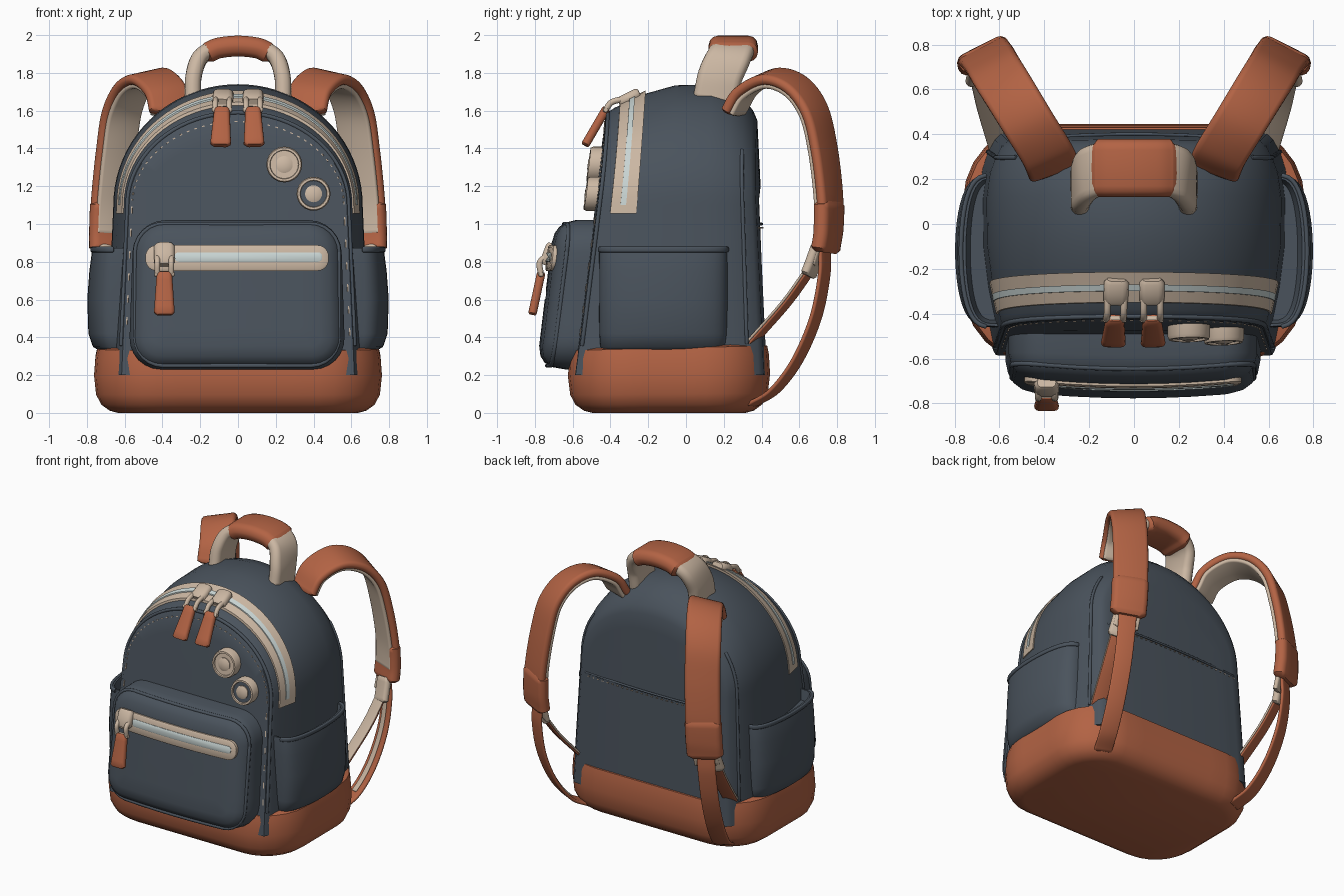
import bpy, bmesh, math
from mathutils import Vector, Matrix

if "Cube" in bpy.data.objects:
    bpy.data.objects.remove(bpy.data.objects["Cube"])


def material(name, rgb):
    m = bpy.data.materials.new(name)
    m.use_nodes = True
    m.diffuse_color = (*rgb, 1)
    bsdf = next(n for n in m.node_tree.nodes if n.type == 'BSDF_PRINCIPLED')
    bsdf.inputs["Base Color"].default_value = (*rgb, 1)
    bsdf.inputs["Roughness"].default_value = 0.8
    return m


SLATE = material("slate fabric", (.068, .086, .108))
LEATHER = material("tan leather", (.45, .125, .058))
BEIGE = material("beige webbing", (.60, .475, .365))
PALE = material("pale zip teeth", (.58, .66, .65))


# ---------- helpers ----------
def finish(bm, name, mat, flip=False):
    if flip:
        for v in bm.verts:
            v.co.x = -v.co.x
    bmesh.ops.remove_doubles(bm, verts=bm.verts, dist=1e-5)
    bmesh.ops.recalc_face_normals(bm, faces=bm.faces)
    me = bpy.data.meshes.new(name)
    bm.to_mesh(me)
    bm.free()
    ob = bpy.data.objects.new(name, me)
    bpy.context.collection.objects.link(ob)
    me.materials.append(mat)
    bpy.ops.object.select_all(action='DESELECT')
    ob.select_set(True)
    bpy.context.view_layer.objects.active = ob
    bpy.ops.object.shade_smooth_by_angle(angle=math.radians(42))


def loft(name, rings, mat, pair=False):
    """Skin closed rings and cap both ends; pair makes left and right copies."""
    for side in (("left_", "right_") if pair else ("",)):
        bm = bmesh.new()
        vs = [[bm.verts.new(p) for p in r] for r in rings]
        n = len(vs[0])
        for a, b in zip(vs, vs[1:]):
            for i in range(n):
                bm.faces.new((a[i], a[(i + 1) % n], b[(i + 1) % n], b[i]))
        bm.faces.new(vs[0])
        bm.faces.new(vs[-1])
        finish(bm, side + name, mat, side == "right_")


def rrect(hx, hy, r, k=6, split=1):
    """Rounded rectangle; split divides its straight edges."""
    r = min(r, hx, hy)
    corners = ((1, 1), (-1, 1), (-1, -1), (1, -1))
    pts = []
    for q, (sx, sy) in enumerate(corners):
        for i in range(k + 1):
            a = (q + i / k) * math.pi / 2
            pts.append((sx * (hx - r) + r * math.cos(a), sy * (hy - r) + r * math.sin(a)))
        nx, ny = corners[(q + 1) % 4]
        (x, y), dx, dy = pts[-1], (nx - sx) * (hx - r), (ny - sy) * (hy - r)
        pts += [(x + dx * j / split, y + dy * j / split) for j in range(1, split)]
    return pts


def pad(name, centre, half, r, layers, mat, place):
    """Rounded rectangle stacked in (height, inset) layers."""
    loft(name, [[place(centre[0] + u, centre[1] + v, w)
                 for u, v in rrect(half[0] - d, half[1] - d, max(r - d, .02), 6, 6)]
                for w, d in layers], mat)


def smooth(pts, n=8):
    p = [Vector(q) for q in pts]
    p = [2 * p[0] - p[1]] + p + [2 * p[-1] - p[-2]]
    out = []
    for a, b, c, d in zip(p, p[1:], p[2:], p[3:]):
        for i in range(n):
            t = i / n
            out.append(.5 * (2 * b + (c - a) * t + (2 * a - 5 * b + 4 * c - d) * t * t
                             + (3 * b - a - 3 * c + d) * t ** 3))
    return out + [p[-2]]


def sweep(name, path, side, w, th, mat, offset=0, pair=False, taper=0):
    """Flat strap with rounded section and softened ends along a path."""
    rings, last = [], len(path) - 1
    for i, p in enumerate(path):
        T = (path[min(i + 1, last)] - path[max(i - 1, 0)]).normalized()
        N = Vector(side).cross(T).normalized()
        S = T.cross(N)
        wide = w * (1 - taper * (1 - i / last))

        def ring(c, k):
            return [c + N * offset + S * u * k + N * v * k
                    for u, v in rrect(wide / 2, th / 2, th * .45, 3)]
        if i == 0:
            rings.append(ring(p - T * th * .25, .75))
        rings.append(ring(p, 1))
        if i == last:
            rings.append(ring(p + T * th * .25, .75))
    loft(name, rings, mat, pair)


# ---------- main body: arch outline lofted from front to back ----------
EDGE = [(0, .14), (.02, .12), (.05, .105), (.1, .088), (.25, .042), (.45, .005),
        (.7, 0), (.84, .028), (.92, .07), (.975, .115), (1, .16)]


def front_y(x, z):
    return -.50 + .13 * (z - 1) + .05 * x * x


def back_y(x, z):
    return .405 - .05 * (z - 1) - .09 * x * x


def inset(t):
    for (a, da), (b, db) in zip(EDGE, EDGE[1:]):
        if t <= b:
            return da + (db - da) * (t - a) / (b - a)


def arch(t, d, low=.2):
    flat = []
    for i in range(6):
        z = low + (1.1 - low) * i / 6
        flat.append((.70 - .04 * (z - .2) / .9 - .6 * d, z))
    curve = [((.66 - .6 * d) * math.cos(a), 1.1 + (.64 - 1.2 * d) * math.sin(a))
             for a in (math.pi * i / 40 for i in range(41))]
    pts = flat + curve + [(-x, z) for x, z in reversed(flat)]
    return [Vector((x, front_y(x, z) * (1 - t) + back_y(x, z) * t, z)) for x, z in pts]


CAP = (.25, .35, .45)
loft("body", [arch(0, d) for d in reversed(CAP)] + [arch(t, d) for t, d in EDGE]
     + [arch(1, d) for d in CAP], SLATE)
sweep("front_piping", arch(.015, inset(.015), .36), (0, 1, 0), .022, .022, SLATE)
sweep("back_side_seam", arch(.92, inset(.92), .37)[:14], (0, 1, 0), .02, .02, SLATE, pair=True)


def arch_band(name, ts, lift, low, mat):
    outer = [arch(t, inset(t) - lift, low) for t in ts]
    inner = [arch(t, inset(t) + .02, low) for t in reversed(ts)]
    loft(name, list(zip(*(outer + inner))), mat)


arch_band("main_zip_tape", (.085, .1, .16, .21, .25), .014, 1.055, BEIGE)
arch_band("main_zip_teeth", (.145, .16, .18), .021, 1.15, PALE)

# ---------- leather base ----------
pad("base", (0, -.09), (.765, .535), .34,
    [(0, .13), (.012, .085), (.045, .04), (.1, .012), (.2, 0), (.3, .006), (.345, .015), (.355, .05)],
    LEATHER, lambda u, v, w: Vector((u * (1 - .02 * w), v, w * (1 + .07 * v))))


# ---------- front pocket ----------
def pocket_y(u, v):
    return -.82 + .12 * v + .11 * u * u


def on_pocket(u, v, w):
    return Vector((u, pocket_y(u, v) - w, v))


def on_front(u, v, w):
    return Vector((u, front_y(u, v) - w, v))


pad("front_pocket", (-.005, .625), (.56, .395), .17,
    [(0, 0), (.55, 0), (.75, .012), (.88, .035), (.96, .07), (1, .125), (1, .22), (1, .3), (1, .37)], SLATE,
    lambda u, v, w: Vector((u * (1.04 - .06 * v), -.45 + (pocket_y(u, v) + .45) * w, v)))
pad("pocket_zip_tape", (-.005, .82), (.485, .068), .06,
    [(-.04, 0), (.01, 0), (.016, .01), (.016, .05)], BEIGE, on_pocket)
pad("pocket_zip_teeth", (.055, .825), (.39, .025), .02, [(0, 0), (.019, 0), (.022, .005)], PALE, on_pocket)
rim = [on_pocket(u - .005, v + .625, -.055) for u, v in rrect(.54, .375, .15, 6, 6)]
sweep("pocket_piping", rim + rim[:1], (0, 1, 0), .022, .022, SLATE)


# ---------- side pockets: bulging half-round pouches with an open top ----------
def pouch(z, bulge, half):
    ring = []
    for i in range(25):
        a = math.pi * (i / 24 - .5)
        ring.append(Vector((.60 + bulge * math.sqrt(max(math.cos(a), 0)), -.12 + half * math.sin(a), z)))
    return ring


loft("side_pocket", [pouch(*p) for p in (
    (.32, .12, .31), (.35, .168, .335), (.42, .192, .34), (.6, .198, .342), (.75, .187, .342), (.85, .174, .34),
    (.872, .167, .337), (.872, .15, .325), (.80, .13, .31))], SLATE, True)
sweep("side_pocket_hem", pouch(.865, .172, .34)[1:-1], (0, 0, 1), .03, .02, SLATE, pair=True)


# ---------- zip sliders and pulls ----------
def zip_pull(name, slider, hinge, tip):
    s, h, e = Vector(slider), Vector(hinge), Vector(tip)
    X = Vector((1, 0, 0))
    d = (h - s).normalized()
    sweep(name + "_slider", [s - d * .05, s, s + d * .04], X, .11, .06, BEIGE)
    for k in (-1, 1):
        off = X * .037 * k
        sweep(name + "_link", smooth([s + off, (s + h) / 2 + off + Vector((0, -.025, .012)), h + off], 4),
              X, .03, .032, BEIGE)
    sweep(name + "_link_bar", [h - X * .045, h + X * .045], (0, 1, 0), .03, .03, BEIGE)
    sweep(name + "_tab", [h.lerp(e, i / 6) for i in range(7)], X, .11, .045, LEATHER, taper=.25)


zip_pull("main_zip_right", (-.08, -.305, 1.665), (-.085, -.425, 1.605), (-.092, -.53, 1.425))
zip_pull("main_zip_left", (.08, -.305, 1.665), (.08, -.425, 1.605), (.085, -.53, 1.425))
zip_pull("pocket_zip", (-.39, -.73, .835), (-.39, -.768, .735), (-.39, -.812, .53))

# ---------- round badges ----------
for name, c, r, face in (("upper_badge", (.245, 1.315), .095, BEIGE), ("lower_badge", (.4, 1.16), .09, SLATE)):
    pad(name + "_rim", c, (r, r), r, [(-.03, 0), (.045, 0), (.06, .006), (.06, .018), (.045, .022)],
        BEIGE, on_front)
    pad(name + "_face", c, (r - .018, r - .018), r, [(0, 0), (.05, 0)], face, on_front)
    pad(name + "_knob", c, (.045, .045), .045, [(.03, 0), (.055, 0), (.064, .02)], BEIGE, on_front)

# ---------- top handle ----------
half = [(-.24, .155, 1.66), (-.235, .18, 1.78), (-.2, .225, 1.88), (-.12, .25, 1.93)]
handle = smooth(half + [(0, .255, 1.94)] + [(-x, y, z) for x, y, z in reversed(half)])
sweep("handle_strap", handle, (0, 1, 0), .235, .085, BEIGE)
sweep("handle_grip", smooth([(-.155, .25, 1.91), (-.1, .25, 1.932), (0, .25, 1.942),
                             (.1, .25, 1.932), (.155, .25, 1.91)]), (0, 1, 0), .26, .11, LEATHER)

# ---------- shoulder straps ----------
ACROSS = (.89, -.45, -.2)
strap = smooth([(.36, .25, 1.60), (.39, .32, 1.71), (.47, .45, 1.775), (.55, .58, 1.73), (.61, .675, 1.60),
                (.64, .725, 1.40), (.665, .755, 1.15), (.672, .755, .98), (.672, .74, .87)])
sweep("strap_padding", strap, ACROSS, .235, .055, LEATHER, .007, True)
sweep("strap_lining", strap[:-6], ACROSS, .2, .03, BEIGE, -.028, True)
sweep("strap_cuff", strap[-15:], ACROSS, .245, .085, LEATHER, 0, True)
ACROSS = (.89, -.45, 0)
sweep("strap_buckle", smooth([(.68, .70, .87), (.685, .675, .8), (.69, .65, .735)], 4),
      ACROSS, .13, .05, BEIGE, 0, True)
sweep("strap_buckle_bar", smooth([(.66, .725, .86), (.66, .70, .78)], 4), ACROSS, .17, .03, BEIGE, 0, True)
web = smooth([(.67, .735, .87), (.68, .73, .72), (.675, .685, .5), (.65, .59, .28),
              (.61, .47, .12), (.56, .35, .045)])
sweep("lower_webbing", web, ACROSS, .12, .022, LEATHER, 0, True)
sweep("lower_webbing_edge", web[:-8], ACROSS, .045, .014, BEIGE, -.013, True)
adjuster = smooth([(.685, .66, .76), (.655, .53, .58), (.60, .345, .37)])
sweep("adjuster_webbing", adjuster, ACROSS, .1, .014, BEIGE, -.006, True)
sweep("adjuster_backing", adjuster, ACROSS, .09, .014, LEATHER, .006, True)


# ---------- stitching ----------
def stitches(name, path):
    bm = bmesh.new()
    for a, b in zip(path[::2], path[1::2]):
        d = b - a
        m = Matrix.Translation((a + b) / 2) @ d.to_track_quat('X', 'Z').to_matrix().to_4x4()
        bmesh.ops.create_cube(bm, size=1, matrix=m @ Matrix.Diagonal((d.length * .7, .006, .006, 1)))
    finish(bm, name, BEIGE)


stitches("front_stitching", smooth([p + Vector((0, -.001, 0)) for p in arch(0, .165, .4)], 2))
seam = [-.54 + .02 * i for i in range(55)]
stitches("back_stitching", [Vector((x, back_y(x, .98), .98)) for x in seam])
sweep("back_seam", [Vector((x, back_y(x, 1) - .004, 1)) for x in seam], (0, 0, 1), .014, .014, SLATE)
